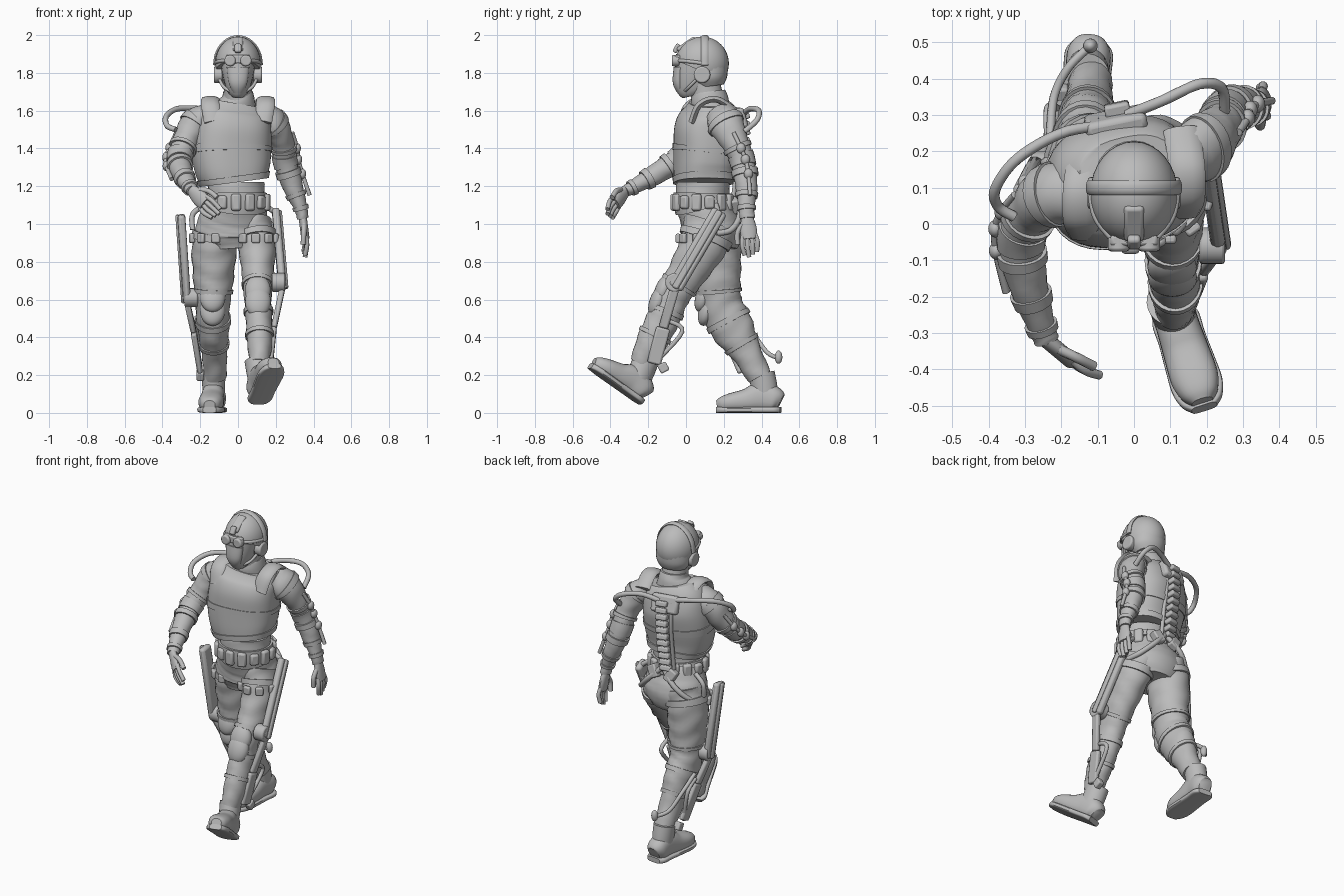
import bpy, bmesh, math
from mathutils import Vector, Matrix, Euler

if "Cube" in bpy.data.objects:
    bpy.data.objects.remove(bpy.data.objects["Cube"])

grey = bpy.data.materials.new("plain_grey")
grey.use_nodes = True
grey.diffuse_color = (0.5, 0.5, 0.5, 1)
grey.node_tree.nodes["Principled BSDF"].inputs["Base Color"].default_value = grey.diffuse_color
X, Y, Z = Vector((1, 0, 0)), Vector((0, 1, 0)), Vector((0, 0, 1))
parts = []


def finish(name, bm, matrix=None, bevel=0):
    bmesh.ops.recalc_face_normals(bm, faces=bm.faces)
    mesh = bpy.data.meshes.new(name)
    bm.to_mesh(mesh)
    bm.free()
    mesh.materials.append(grey)
    ob = bpy.data.objects.new(name, mesh)
    bpy.context.collection.objects.link(ob)
    if matrix:
        ob.matrix_world = matrix
    if bevel:
        mod = ob.modifiers.new("soft_edges", "BEVEL")
        mod.width, mod.segments = bevel, 2
    parts.append(ob)
    return ob


def spline(pts, t):
    # smooth value along sections, t runs from 0 to len - 1
    n = len(pts) - 1
    i = min(int(t), n - 1)
    u = t - i
    a, b, c, d = (pts[max(0, min(n, i + k))] for k in (-1, 0, 1, 2))
    return [0.5 * (2 * q + (r - p) * u + (2 * p - 5 * q + 4 * r - s) * u * u
            + (3 * q - p - 3 * r + s) * u ** 3) for p, q, r, s in zip(a, b, c, d)]


def loft(name, pts, side=X, power=1, start=0, end=None, grow=0, wrinkle=0, steps=6, sides=24, matrix=None):
    # skin of ellipses (x, y, z, radius, radius) swept along a smooth path
    end = len(pts) - 1 if end is None else end
    count = max(2, int((end - start) * steps))
    bm, rings = bmesh.new(), []
    for k in range(count + 1):
        t = start + (end - start) * k / count
        v = spline(pts, t)
        lo, hi = spline(pts, max(0, t - .05)), spline(pts, min(len(pts) - 1, t + .05))
        axis = (Vector(hi[:3]) - Vector(lo[:3])).normalized()
        s = (side - axis * side.dot(axis)).normalized()
        b = axis.cross(s)
        ring = []
        for j in range(sides):
            a = math.tau * j / sides
            c, d = (math.copysign(abs(f(a)) ** power, f(a)) for f in (math.cos, math.sin))
            w = 1 + wrinkle * math.sin(t * 9 + 2 * math.sin(a * 2 + t))
            ring.append(bm.verts.new(Vector(v[:3]) + s * c * (v[3] * w + grow) + b * d * (v[4] * w + grow)))
        rings.append(ring)
    for r, q in zip(rings, rings[1:]):
        for j in range(sides):
            bm.faces.new((r[j - 1], r[j], q[j], q[j - 1]))
    bm.faces.new(rings[0])
    bm.faces.new(rings[-1])
    return finish(name, bm, matrix)


def tube(name, pts, r=.012, r2=None, side=X):
    return loft(name, [(*p, r, r2 or r) for p in pts], side, sides=10)


def block(name, loc, size, rot=(0, 0, 0), bevel=.008):
    bm = bmesh.new()
    bmesh.ops.create_cube(bm, size=1, matrix=Matrix.Diagonal((*size, 1)))
    return finish(name, bm, Matrix.Translation(loc) @ Euler(rot).to_matrix().to_4x4(), bevel)


def beam(name, a, b, thick, wide, bevel=.01):
    # flat bar between two points, thin across x
    a, b = Vector(a), Vector(b)
    z = (b - a).normalized()
    x = (X - z * X.dot(z)).normalized()
    m = Matrix((x, z.cross(x), z)).transposed().to_4x4()
    bm = bmesh.new()
    bmesh.ops.create_cube(bm, size=1, matrix=Matrix.Diagonal((thick, wide, (b - a).length, 1)))
    return finish(name, bm, Matrix.Translation((a + b) / 2) @ m, bevel)


def ball(name, loc, size, rot=(0, 0, 0)):
    bm = bmesh.new()
    bmesh.ops.create_uvsphere(bm, u_segments=24, v_segments=16, radius=1, matrix=Matrix.Diagonal((*size, 1)))
    return finish(name, bm, Matrix.Translation(loc) @ Euler(rot).to_matrix().to_4x4())


def disc(name, loc, r, depth, axis):
    bm = bmesh.new()
    bmesh.ops.create_cone(bm, cap_ends=True, segments=24, radius1=r, radius2=r, depth=depth)
    return finish(name, bm, Matrix.Translation(loc) @ axis.to_track_quat("Z", "Y").to_matrix().to_4x4(), .008)


# Torso, turned so that the left shoulder trails
twist = Vector((1, .22, 0))
pelvis = [(-.01, .09, 1.22, .15, .14), (-.01, .09, 1.12, .155, .145), (-.02, .12, 1.03, .185, .15),
          (-.025, .14, .95, .2, .16), (-.02, .14, .87, .15, .13)]
vest = [(-.02, .1, 1.22, .175, .155), (-.03, .1, 1.3, .2, .16), (-.035, .11, 1.4, .21, .17),
        (-.03, .12, 1.5, .205, .175), (-.02, .13, 1.58, .19, .15), (-.01, .13, 1.64, .14, .11)]
loft("trousers_top", pelvis, wrinkle=.01)
loft("vest", vest, twist, power=.8, sides=36)
loft("vest_hem", vest, twist, .8, 0, .5, .008, sides=36)
loft("vest_chest_seam", vest, twist, .8, 1.75, 2.1, .005, sides=36)
loft("belt", pelvis, start=.6, end=1.25, grow=.012)
loft("collar", [(-.01, .13, 1.61, .12, .1), (0, .125, 1.66, .09, .1), (0, .12, 1.7, .078, .088)], twist)
loft("neck", [(0, .12, 1.6, .085, .09), (0, .11, 1.68, .075, .085), (0, .09, 1.78, .075, .08)])
for s, n in ((-1, "right"), (1, "left")):
    tube(n + "_shoulder_strap", [(s * .13, .0 + s * .03, 1.54), (s * .145, .04 + s * .03, 1.63),
         (s * .145, .13 + s * .03, 1.66), (s * .13, .23 + s * .03, 1.6)], .05, .018)
for k in range(14):
    a = math.tau * (k + .5) / 14
    block("belt_pouch", (-.01 + .167 * math.cos(a), .09 + .155 * math.sin(a), 1.115),
          (.035, .052, .09 if k % 3 else .07), (0, 0, a), .012)

# Head with helmet, headset and goggles
loft("face", [(0, .05, 1.68, .035, .06), (0, .045, 1.71, .06, .095), (0, .045, 1.79, .082, .105),
              (0, .06, 1.88, .095, .115)])
loft("face_mask", [(0, -.02, 1.7, .03, .025), (0, -.04, 1.75, .05, .03), (0, -.035, 1.83, .06, .03)])
bm = bmesh.new()
bmesh.ops.create_uvsphere(bm, u_segments=32, v_segments=24, radius=1,
                          matrix=Matrix.Translation((0, .085, 1.85)) @ Matrix.Diagonal((.12, .142, .142, 1)))
cut = bmesh.ops.bisect_plane(bm, geom=bm.verts[:] + bm.edges[:] + bm.faces[:], plane_co=(0, .08, 1.81),
                             plane_no=(0, .42, 1), clear_inner=True)
bmesh.ops.contextual_create(bm, geom=[e for e in cut["geom_cut"] if isinstance(e, bmesh.types.BMEdge)])
finish("helmet", bm)
loft("helmet_nape", [(0, .13, 1.73, .08, .07), (0, .125, 1.77, .105, .095), (0, .115, 1.82, .11, .11)])
arc = [(.125 * math.cos(a), .1, 1.84 + .152 * math.sin(a)) for a in (math.pi * k / 8 for k in range(9))]
tube("headset_band", arc, .02, .008, Y)
for s in (-1, 1):
    disc("headset_cup", (s * .105, .085, 1.79), .044, .045, X)
    disc("goggle_lens", (s * .042, -.055, 1.865), .03, .04, Y)
    tube("goggle_strap", [(s * .06, -.04, 1.865), (s * .105, .02, 1.86), (s * .12, .1, 1.85)], .01)
    tube("chin_strap", [(s * .1, .06, 1.77), (s * .07, .01, 1.72), (0, -.02, 1.69)], .009)
block("goggle_frame", (0, -.045, 1.872), (.13, .03, .045))
beam("helmet_mount", (0, -.045, 1.92), (0, .05, 1.985), .055, .025)
block("helmet_mount_clip", (0, -.05, 1.93), (.035, .025, .05), (-.5, 0, 0))

# Arms: upper arm, forearm and wrist sections
left_arm = [(.13, .18, 1.57, .07, .08), (.19, .21, 1.53, .075, .095), (.235, .26, 1.43, .062, .072),
            (.25, .3, 1.33, .06, .063), (.29, .32, 1.2, .054, .058), (.33, .32, 1.09, .036, .042),
            (.343, .325, 1.03, .03, .04)]
right_arm = [(-.15, .09, 1.57, .07, .08), (-.225, .08, 1.53, .08, .085), (-.28, .035, 1.43, .068, .07),
             (-.31, -.04, 1.345, .062, .06), (-.295, -.15, 1.27, .056, .056), (-.255, -.28, 1.195, .038, .036),
             (-.24, -.32, 1.175, .035, .03)]
for n, arm in (("left", left_arm), ("right", right_arm)):
    loft(n + "_sleeve", arm, wrinkle=.025)
    for t0, t1, g in ((.9, 1.15, .007), (2.2, 2.4, .01), (3.35, 3.6, .01), (4.3, 4.5, .008), (4.95, 5.2, .008)):
        loft(n + "_arm_band", arm, start=t0, end=t1, grow=g)
    loft(n + "_elbow_pad", arm, start=2.65, end=3.2, grow=.006)
    # outer arm brace with hinge
    out = Vector((1 if n == "left" else -1, .25, 0))
    rail = [Vector(spline(arm, t)[:3]) + out * .072 for t in (1.5, 2.3, 2.9, 3.5, 4.4)]
    tube(n + "_arm_brace", rail, .011)
    for p in rail[1:4]:
        ball(n + "_brace_joint", p, (.02, .024, .028))


def hand(n, wrist, along, spread, bend):
    wrist, along, spread = Vector(wrist), Vector(along).normalized(), Vector(spread).normalized()
    bend = Vector(bend)
    loft(n + "_palm", [(*(wrist + along * d), r, .022) for d, r in ((-.01, .03), (.03, .04), (.07, .045), (.11, .04))],
         spread, sides=16)
    for k in range(4):
        root = wrist + along * .09 + spread * (k - 1.5) * .022
        size = .11 - .012 * abs(k - 2)
        tube(n + "_finger", [root, root + along * size * .5 + spread * (k - 1.5) * .006,
             root + along * size + bend * .03], .0125)
    root = wrist + along * .03 + spread * .03
    tube(n + "_thumb", [root, root + along * .04 + spread * .03 + bend * .02,
         root + along * .095 + spread * .035 + bend * .04], .014)


hand("left", left_arm[-1][:3], (.13, .1, -1), (.1, -1, -.1), (-.5, 0, -.2))
hand("right", right_arm[-1][:3], (.6, -.5, -.62), (.5, -.3, .75), (.5, .3, -.2))

# Legs, mid stride
left_leg = [(.08, .13, 1.0, .1, .14), (.1, .085, .88, .1, .125), (.105, .005, .74, .085, .102),
            (.105, -.07, .62, .073, .09), (.11, -.12, .5, .07, .088), (.115, -.185, .37, .066, .08),
            (.112, -.24, .26, .052, .058)]
right_leg = [(-.1, .15, 1.0, .11, .14), (-.125, .16, .88, .12, .135), (-.13, .17, .72, .108, .12),
             (-.135, .185, .58, .093, .112), (-.13, .245, .45, .085, .115), (-.125, .32, .32, .068, .08),
             (-.12, .39, .19, .06, .065)]
for n, leg in (("left", left_leg), ("right", right_leg)):
    loft(n + "_trouser_leg", leg, wrinkle=.03)
    for t0, t1, g in ((.55, .8, .012), (2.45, 2.6, .008), (3.6, 3.8, .008), (4.6, 4.75, .008)):
        loft(n + "_leg_strap", leg, start=t0, end=t1, grow=g)
    for k in range(5):
        a = math.pi * (1.1 + .2 * k)
        v = spline(leg, .68)
        block(n + "_thigh_clip", (v[0] + (v[3] + .015) * math.cos(a), v[1] + (v[4] + .015) * math.sin(a), v[2]),
              (.025, .045, .05), (0, 0, a))
    # knee pad shell, upper and lower plate
    for t, h in ((2.75, .085), (3.25, .09)):
        v = spline(leg, t)
        ball(n + "_knee_pad", (v[0], v[1] - v[4] * .72, v[2]), (.068, .045, h), (-.35, 0, 0))

# Boots
boot = [(0, .1, .055, .04, .045), (0, .07, .07, .06, .068), (0, .0, .085, .06, .08), (0, -.08, .066, .064, .062),
        (0, -.16, .055, .066, .05), (0, -.21, .045, .052, .04), (0, -.235, .04, .03, .026)]
sole = [(x, y * 1.02, .016, r + .006, .016) for x, y, z, r, h in boot]
shaft = [(0, .02, .05, .055, .07), (0, .015, .13, .06, .07), (0, 0, .21, .064, .07)]
for n, loc, rot in (("left", (.135, -.325, .102), (math.radians(-34), 0, math.radians(18))),
                    ("right", (-.13, .4, 0), (0, 0, math.radians(-5)))):
    place = Matrix.Translation(loc) @ Euler(rot).to_matrix().to_4x4()
    for label, shape, p in (("boot_foot", boot, .85), ("boot_sole", sole, .5), ("boot_shaft", shaft, 1)):
        loft(n + "_" + label, shape, power=p, matrix=place)

# Leg frame: thigh plates, knee hinges and calf struts
for n, s, top, knee, mid, low in (
        ("left", 1, (.2, .18, 1.07), (.235, -.06, .66), (.19, -.12, .45), (.17, -.17, .26)),
        ("right", -1, (-.3, .09, 1.05), (-.268, .15, .58), (-.235, .22, .43), (-.2, .31, .22))):
    beam(n + "_thigh_plate", top, knee, .04, .085, .015)
    edge = Vector((s * .022, 0, 0))
    beam(n + "_thigh_plate_rib", Vector(top) + edge, Vector(knee) + edge, .02, .035)
    disc(n + "_knee_hinge", Vector(knee) + Vector((-s * .02, 0, .03)), .05, .07, X)
    beam(n + "_calf_strut_upper", knee, mid, .03, .05)
    beam(n + "_calf_strut_lower", mid, low, .03, .075)
    block(n + "_ankle_clamp", Vector(low) + Vector((0, .05, -.02)), (.04, .05, .05), (.5, 0, 0))
    tube(n + "_calf_rod", [Vector(mid) + Vector((0, .02, .04)), Vector(mid) + Vector((0, .1, -.02)), low], .012)
tube("calf_hose", [(-.23, .24, .5), (-.22, .35, .42), (-.18, .43, .32), (-.12, .49, .29)], .012)
ball("calf_hose_end", (-.12, .49, .295), (.02, .02, .035))

# Back spine, panel and hoses
for k in range(11):
    z = 1.14 + .043 * k
    y = .265 + .045 * math.sin((z - 1.14) / .46 * math.pi * .65)
    block("spine_link", (-.045, y, z), (.07, .05, .032), (.25, 0, .2))
for off in (-.045, .045):
    tube("spine_rail", [(off - .045, .25, 1.14), (off - .045, .27, 1.3), (off - .05, .29, 1.45), (off - .05, .28, 1.58)])
block("back_panel", (-.05, .28, 1.56), (.17, .05, .11), (.3, 0, .2), .015)
for s in (-1, 1):
    tube("hip_rod", [(-.02, .26, 1.14), (s * .09 - .02, .285, 1.05), (s * .17 - .02, .24, .97), (s * .2 - .02, .16, .95)], .016)
    block("hip_bracket", (s * .06 - .02, .265, 1.1), (.06, .05, .08), (.2, s * .5, 0))
    tube("hip_link", [(s * .16 - .02, .16, 1.1), (s * .22 - .02, .17, 1.05), (s * .22 - .02, .16, .97)], .014)
tube("left_shoulder_hose", [(-.02, .3, 1.58), (.08, .34, 1.61), (.18, .385, 1.6), (.24, .375, 1.55), (.25, .31, 1.49)], .015)
tube("right_shoulder_hose", [(-.09, .27, 1.59), (-.2, .25, 1.61), (-.32, .18, 1.61), (-.38, .1, 1.57),
     (-.375, .05, 1.52), (-.33, .02, 1.5)], .015)

for ob in bpy.context.selected_objects:
    ob.select_set(False)
for ob in parts:
    ob.select_set(True)
bpy.context.view_layer.objects.active = parts[0]
bpy.ops.object.shade_smooth_by_angle(angle=math.radians(40))
